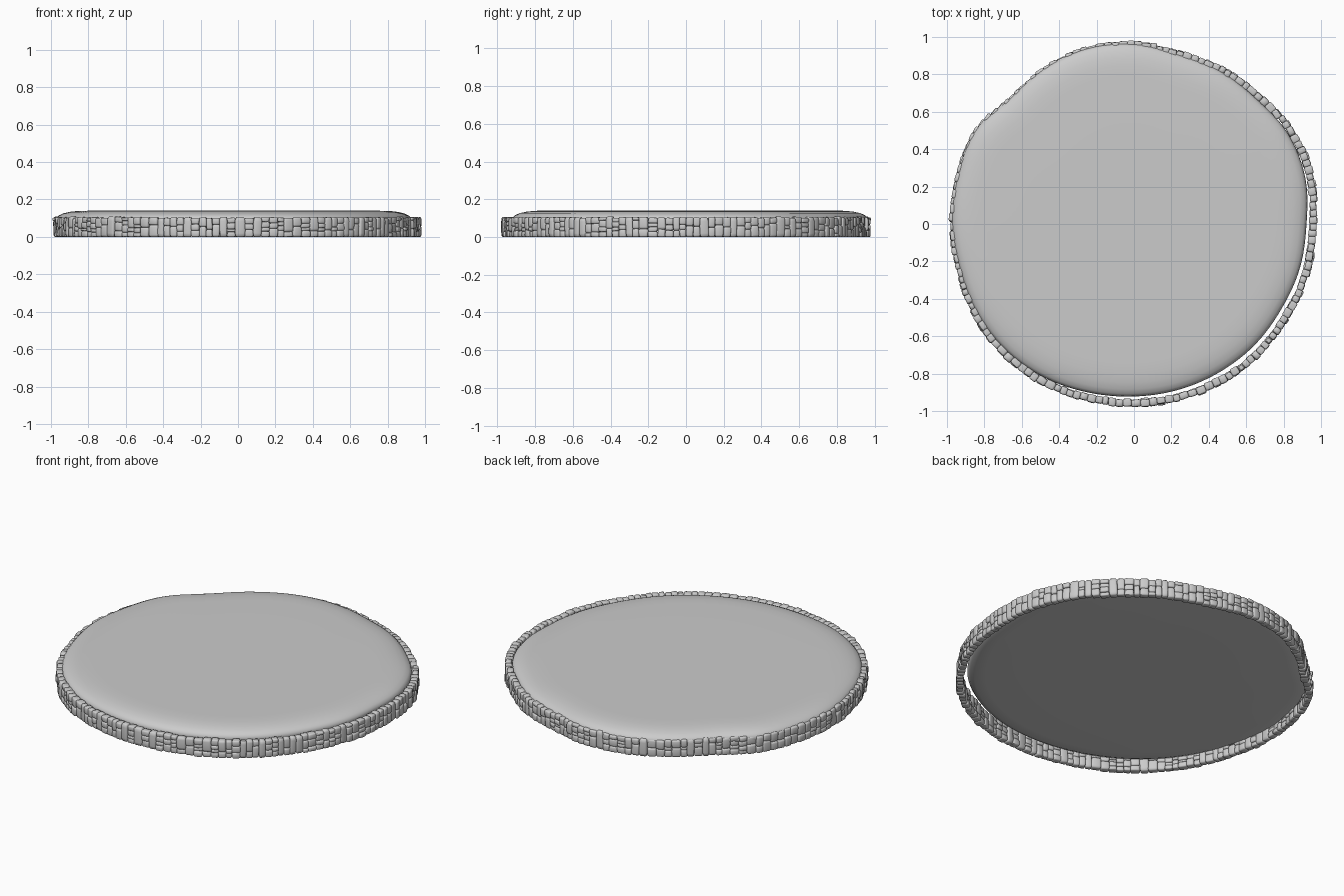
import bpy, bmesh, math, random
from mathutils import Matrix, Vector

if "Cube" in bpy.data.objects:
    bpy.data.objects.remove(bpy.data.objects["Cube"])

random.seed(7)

# Outer wall radius every 15 degrees, counter-clockwise from +x
RADII = [.98, 1.0, 1.0, .975, .97, .96, .98, .985, .97, .955, .995, .99,
         .99, .985, .995, 1.0, .995, .985, .98, .98, .98, .98, .975, .98]


def outline(a):
    """Smooth periodic interpolation of the wall radius."""
    n = len(RADII)
    u = (a / math.tau * n) % n
    i = int(u)
    t = u - i
    p0, p1, p2, p3 = (RADII[(i + k) % n] for k in (-1, 0, 1, 2))
    return p1 + .5 * t * (p2 - p0 + t * (2*p0 - 5*p1 + 4*p2 - p3 + t * (3*(p1 - p2) + p3 - p0)))


def slab_radius(a):
    # the slab sits slightly off centre, leaving a gap at one side
    return outline(a) - .037 + .029 * math.cos(a - math.radians(135))


def material(name, v):
    m = bpy.data.materials.new(name)
    m.diffuse_color = (v, v, v, 1)
    m.use_nodes = True
    m.node_tree.nodes["Principled BSDF"].inputs["Base Color"].default_value = m.diffuse_color
    return m


def finish(bm, name, mat, angle):
    me = bpy.data.meshes.new(name)
    bm.normal_update()
    bm.to_mesh(me)
    bm.free()
    ob = bpy.data.objects.new(name, me)
    bpy.context.collection.objects.link(ob)
    me.materials.append(mat)
    bpy.ops.object.select_all(action='DESELECT')
    ob.select_set(True)
    bpy.context.view_layer.objects.active = ob
    bpy.ops.object.shade_smooth_by_angle(angle=math.radians(angle))
    return ob


grey = material("stone grey", .6)

# Ground slab: rings of (inset, height) from underside to top
bm = bmesh.new()
PROFILE = [(.5, .05), (.10, .05), (.04, .054), (.012, .065), (0, .085), (.004, .103),
           (.016, .115), (.04, .126), (.075, .134), (.12, .139), (.18, .14), (.5, .14)]
SEG = 144
rings = []
for inset, z in PROFILE:
    ring = []
    for s in range(SEG):
        a = math.tau * s / SEG
        r = slab_radius(a) - inset
        ring.append(bm.verts.new((r * math.cos(a), r * math.sin(a), z)))
    rings.append(ring)
for lo, hi in zip(rings, rings[1:]):
    for s in range(SEG):
        t = (s + 1) % SEG
        bm.faces.new((lo[s], lo[t], hi[t], hi[s]))
bm.faces.new(rings[0][::-1])
bm.faces.new(rings[-1])
finish(bm, "ground_slab", grey, 60)

# Template stone: a rounded cube
tb = bmesh.new()
bmesh.ops.create_cube(tb, size=1)
bmesh.ops.bevel(tb, geom=tb.edges[:] + tb.verts[:], offset=.2, segments=2,
                profile=.5, affect='EDGES')
tb.verts.index_update()
T_VERTS = [v.co.copy() for v in tb.verts]
T_FACES = [[v.index for v in f.verts] for f in tb.faces]
tb.free()


def stone(bm, a, r, z, width, depth, height):
    twist = Matrix.Rotation(random.uniform(-.05, .05), 3, 'X') @ \
        Matrix.Rotation(random.uniform(-.08, .08), 3, 'Z')
    spin = Matrix.Rotation(a, 3, 'Z')
    taper = random.uniform(-.15, .15)
    vs = []
    for c in T_VERTS:
        p = Vector((c.x * depth, c.y * width * (1 + taper * c.z), c.z * height))
        p = spin @ (twist @ p + Vector((r, 0, 0)))
        vs.append(bm.verts.new((p.x, p.y, max(0, p.z + z))))
    for f in T_FACES:
        bm.faces.new([vs[i] for i in f])


# Stone wall: columns of one to four stones around the outline
bm = bmesh.new()
widths = [random.uniform(.032, .052) for _ in range(148)]
total = sum(widths)
a = 0
for w in widths:
    da = math.tau * w / total
    mid = a + da / 2
    a += da
    count = random.choice((1, 2, 2, 2, 3, 3, 4))
    parts = [random.uniform(.5, 1.5) for _ in range(count)]
    top = random.uniform(.1, .108)
    z = 0
    for p in parts:
        h = p / sum(parts) * top
        r = outline(mid)
        depth = random.uniform(.034, .046)
        width = r * da * random.uniform(.95, 1.06)
        stone(bm, mid, r - .023 + random.uniform(-.005, .003), z + h / 2,
              width, depth, h * 1.02)
        z += h
finish(bm, "stone_wall", grey, 50)
